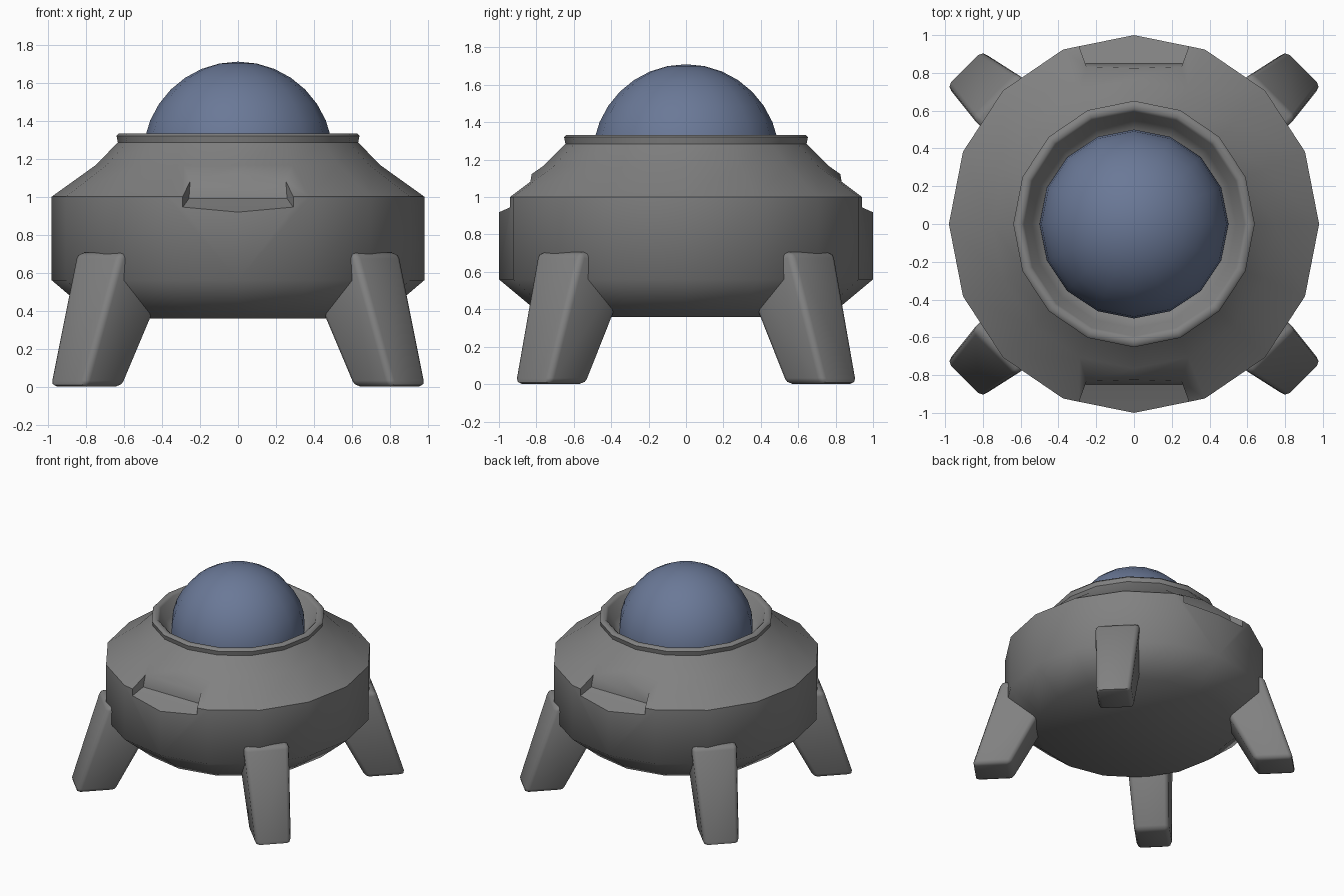
import bpy, bmesh
from math import cos, sin, pi, radians
from mathutils import Vector

if "Cube" in bpy.data.objects:
    bpy.data.objects.remove(bpy.data.objects["Cube"], do_unlink=True)


def material(name, rgb):
    m = bpy.data.materials.new(name)
    m.use_nodes = True
    m.diffuse_color = (*rgb, 1)
    m.node_tree.nodes["Principled BSDF"].inputs["Base Color"].default_value = (*rgb, 1)
    return m


hull_grey = material("hull grey", (0.22, 0.22, 0.22))
dome_blue = material("dome blue", (0.145, 0.19, 0.31))


def finish(name, bm, mat):
    bmesh.ops.recalc_face_normals(bm, faces=bm.faces)
    mesh = bpy.data.meshes.new(name)
    bm.to_mesh(mesh)
    bm.free()
    mesh.materials.append(mat)
    ob = bpy.data.objects.new(name, mesh)
    bpy.context.collection.objects.link(ob)
    return ob


def smooth(ob, angle):
    bpy.ops.object.select_all(action="DESELECT")
    ob.select_set(True)
    bpy.context.view_layer.objects.active = ob
    bpy.ops.object.shade_smooth_by_angle(angle=radians(angle))


def loft(bm, loops):
    """Join equal closed loops of points and cap both ends."""
    rings = [[bm.verts.new(p) for p in loop] for loop in loops]
    n = len(rings[0])
    for a, b in zip(rings, rings[1:]):
        for i in range(n):
            j = (i + 1) % n
            bm.faces.new((a[i], a[j], b[j], b[i]))
    bm.faces.new(rings[0])
    bm.faces.new(rings[-1])


# Hull: sixteen-sided turned profile, from the underside to the cockpit floor
SIDES = 16
profile = [(0.76, 0.36), (1.0, 0.56), (1.0, 1.0), (0.765, 1.165), (0.645, 1.285),
           (0.652, 1.32), (0.64, 1.333), (0.61, 1.333), (0.595, 1.32),
           (0.55, 1.22), (0.49, 1.17)]
bm = bmesh.new()
loft(bm, [[(0.98 * r * cos(2 * pi * i / SIDES), r * sin(2 * pi * i / SIDES), z)
           for i in range(SIDES)] for r, z in profile])
hull = finish("hull", bm, hull_grey)

# Recesses in the front and back shoulders of the hull
section = [(1.03, 0.905), (0.93, 0.95), (0.85, 0.99), (0.81, 1.2), (1.03, 1.2)]
for side in (-1, 1):
    bm = bmesh.new()
    loft(bm, [[(s * (0.24 + 0.36 * (y - 0.8)), side * y, z) for y, z in section]
              for s in (-1, 1)])
    cutter = finish("recess_cutter", bm, hull_grey)
    cutter.hide_render = True
    mod = hull.modifiers.new("recess", "BOOLEAN")
    mod.operation = "DIFFERENCE"
    mod.object = cutter
    bpy.context.view_layer.objects.active = hull
    bpy.ops.object.modifier_apply(modifier=mod.name)
    bpy.data.objects.remove(cutter, do_unlink=True)
smooth(hull, 50)

# Legs: bevelled tapered blocks, splayed out along the diagonals
out = Vector((1, 1, 0)).normalized()
across = Vector((1, -1, 0)).normalized()
foot = (0.93, 1.225, -0.08, 0.185, 0)
hip = (0.56, 1.0, -0.13, 0.21, 0.705)
for sx, x_name in ((1, "left"), (-1, "right")):
    for sy, y_name in ((-1, "front"), (1, "back")):
        loops = []
        for u0, u1, t0, t1, z in (foot, hip):
            corners = [(u0, t0), (u1, t0), (u1, t1), (u0, t1)]
            points = [out * u + across * t for u, t in corners]
            loops.append([(sx * p.x, sy * p.y, z) for p in points])
        bm = bmesh.new()
        loft(bm, loops)
        bmesh.ops.bevel(bm, geom=bm.edges[:], offset=0.032, segments=2,
                        profile=0.5, affect="EDGES")
        smooth(finish(f"{y_name}_{x_name}_leg", bm, hull_grey), 50)

# Cockpit dome
bm = bmesh.new()
bmesh.ops.create_uvsphere(bm, u_segments=SIDES, v_segments=SIDES, radius=0.5)
dome = finish("dome", bm, dome_blue)
dome.location.z = 1.21
smooth(dome, 50)
